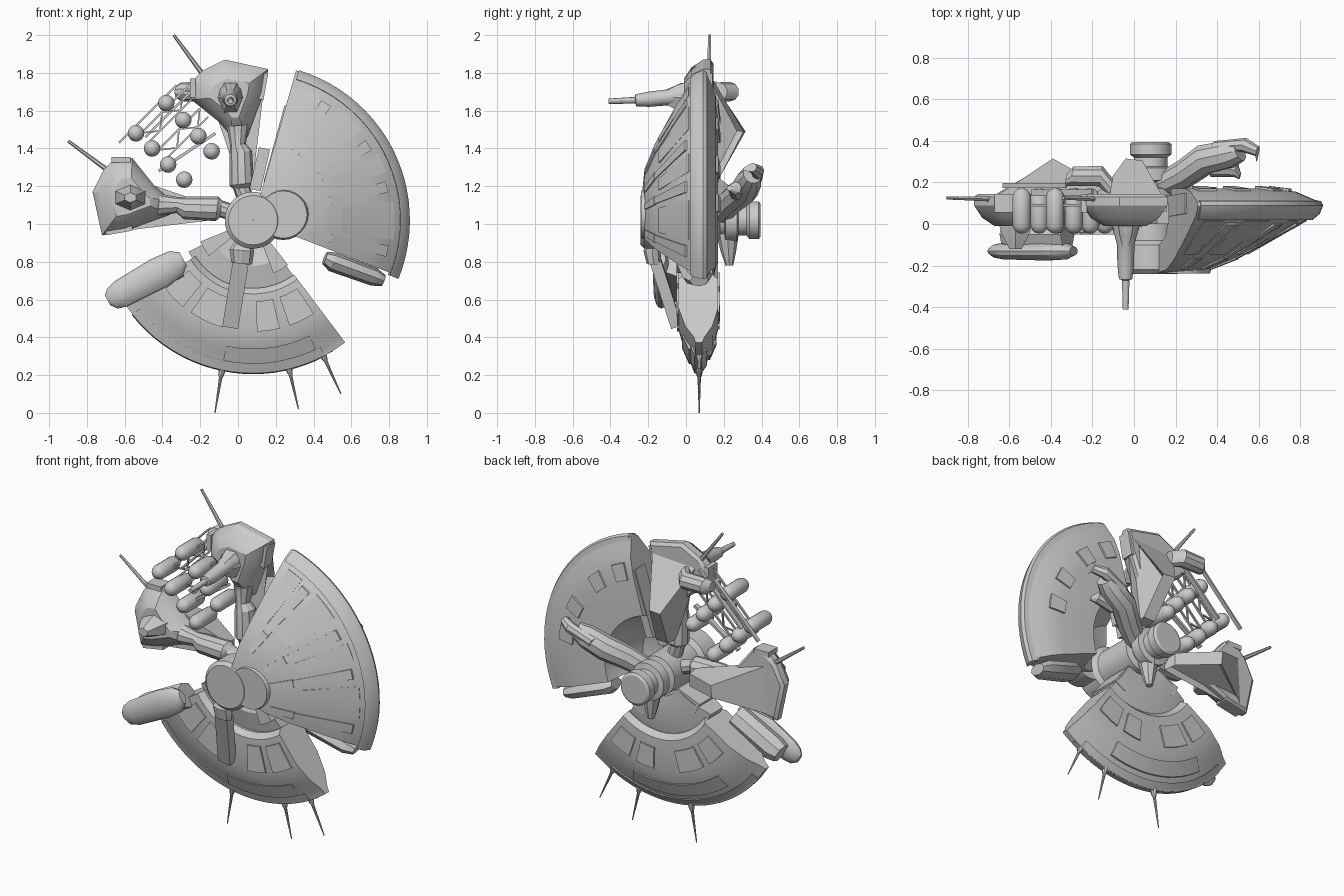
import bpy, bmesh, math
from mathutils import Vector

CX, CZ = 0.08, 1.02          # hub axis, parallel to y


def finish(bm, name, mirror=False, smooth=30):
    # mirror: reflect across the diagonal through the hub (second arm pod)
    if mirror:
        for v in bm.verts:
            x, y, z = v.co
            v.co = (1.1 - z, y, 1.1 - x)
    bmesh.ops.recalc_face_normals(bm, faces=bm.faces)
    me = bpy.data.meshes.new(name)
    bm.to_mesh(me)
    bm.free()
    ob = bpy.data.objects.new(name, me)
    bpy.context.collection.objects.link(ob)
    bpy.context.view_layer.objects.active = ob
    ob.select_set(True)
    bpy.ops.object.shade_smooth_by_angle(angle=math.radians(smooth))
    ob.select_set(False)
    return ob


def skin(name, rings, closed_caps=True, loop=False, **kw):
    # joins equal-length rings of points into one closed skin
    bm = bmesh.new()
    rv = [[bm.verts.new(p) for p in r] for r in rings]
    n = len(rv[0])
    for k in range(len(rv) if loop else len(rv) - 1):
        a, b = rv[k], rv[(k + 1) % len(rv)]
        for i in range(n):
            bm.faces.new((a[i], a[(i + 1) % n], b[(i + 1) % n], b[i]))
    if closed_caps and not loop:
        bm.faces.new(rv[0])
        bm.faces.new(rv[-1])
    return finish(bm, name, **kw)


def sector(name, prof, a0, a1, full=False, **kw):
    # revolves an (r, y) profile about the hub axis between two angles
    n = max(2, int(abs(a1 - a0) / 4))
    angs = [math.radians(a0 + (a1 - a0) * i / n) for i in range(n if full else n + 1)]
    return skin(name, [[(CX + r * math.cos(a), y, CZ + r * math.sin(a)) for r, y in prof]
                       for a in angs], loop=full, **kw)


def tube(name, pts, seg=12, w=1.0, d=1.0, **kw):
    # pts: (x, y, z, radius); w and d stretch the section across and in depth
    P = [Vector(p[:3]) for p in pts]
    t = (P[-1] - P[0]).normalized()
    ref = Vector((0, 0, 1)) if abs(t.y) > 0.8 else Vector((0, 1, 0))
    a = t.cross(ref).normalized()
    b = a.cross(t).normalized()
    ph = math.pi / 4 if seg == 4 else 0
    return skin(name, [[p + a * (q[3] * w * math.cos(2 * math.pi * i / seg + ph))
                        + b * (q[3] * d * math.sin(2 * math.pi * i / seg + ph))
                        for i in range(seg)] for p, q in zip(P, pts)], **kw)


def bar(name, p, q, w, d, **kw):
    s = math.sqrt(0.5)
    return tube(name, [(*p, s), (*q, s)], 4, w, d, **kw)


def panel(name, r0, y0, r1, y1, a0, a1, h):
    sector(name, [(r0, y0 - h), (r1, y1 - h), (r1, y1 + h), (r0, y0 + h)], a0, a1)


# Large fan shield
fan = [(0.12, -0.235), (0.28, -0.22), (0.42, -0.165), (0.62, -0.06), (0.79, 0.04), (0.825, 0.085),
       (0.815, 0.105), (0.70, 0.155), (0.60, 0.17), (0.36, 0.17), (0.33, 0.06), (0.26, -0.06), (0.12, -0.11)]
sector("fan_shield", fan, -21, 74)
sector("fan_rim", [(0.78, 0.02), (0.815, 0.05), (0.83, 0.09), (0.82, 0.11), (0.77, 0.12)], -22, 73)
for a in (-13, 14, 33, 58):
    panel("fan_spoke", 0.30, -0.205, 0.43, -0.155, a - 3, a + 3, 0.014)
    panel("fan_spoke_outer", 0.43, -0.155, 0.73, 0.005, a - 2.4, a + 2.4, 0.011)
for a0, a1 in ((-8, 8), (20, 28), (40, 53), (62, 70)):
    panel("fan_panel", 0.47, -0.14, 0.75, 0.02, a0, a1, 0.006)
for a in (4, 22, 45, 62):
    panel("fan_back_block", 0.58, 0.17, 0.68, 0.158, a, a + 8, 0.012)
bar("fan_edge_upper", (0.16, 0.08, 1.22), (0.27, 0.1, 1.62), 0.05, 0.1)
bar("fan_edge_tab", (0.09, 0.05, 1.18), (0.14, 0.05, 1.40), 0.06, 0.1)
tube("fan_edge_lower", [(0.46, 0.03, 0.82, 0.05), (0.50, 0.03, 0.80, 0.075), (0.72, 0.06, 0.72, 0.07),
                        (0.77, 0.07, 0.70, 0.045)], 8, 0.7, 1.1)

# Central hub with rear spool
hub = [(0.001, -0.24), (0.13, -0.24), (0.15, -0.22), (0.15, -0.1), (0.12, -0.08), (0.12, 0.17), (0.085, 0.18),
       (0.08, 0.32), (0.1, 0.335), (0.1, 0.385), (0.085, 0.395), (0.001, 0.395)]
sector("hub", hub, 0, 360, full=True)
sector("hub_collar", [(0.07, 0.2), (0.115, 0.21), (0.115, 0.27), (0.07, 0.28)], 0, 360, full=True)
tube("hub_lobe", [(0.24, -0.238, 1.05, 0.125), (0.24, -0.21, 1.05, 0.135), (0.24, -0.1, 1.05, 0.135)], 24)
tube("rear_prong", [(0.08, 0.22, 0.95, 0.06), (0.08, 0.225, 0.85, 0.04), (0.08, 0.23, 0.78, 0.02)], 8)

# Rear arm ending in a bent claw
tube("rear_arm", [(0.14, 0.19, 1.06, 0.06), (0.24, 0.24, 1.12, 0.07), (0.34, 0.31, 1.18, 0.075),
                  (0.45, 0.335, 1.23, 0.07), (0.51, 0.35, 1.26, 0.05)], 10)
tube("rear_claw_upper", [(0.38, 0.37, 1.22, 0.03), (0.53, 0.38, 1.28, 0.035), (0.595, 0.35, 1.30, 0.025),
                         (0.59, 0.31, 1.29, 0.01)], 8)
tube("rear_claw_lower", [(0.38, 0.27, 1.17, 0.045), (0.49, 0.26, 1.19, 0.035), (0.51, 0.23, 1.19, 0.015)], 8)

# Lower hull ring sector
hull = [(0.36, -0.01), (0.39, -0.04), (0.58, -0.04), (0.70, -0.005), (0.77, 0.04), (0.81, 0.05), (0.81, 0.085),
        (0.77, 0.1), (0.70, 0.14), (0.58, 0.17), (0.39, 0.17), (0.36, 0.14)]
sector("lower_hull", hull, 212, 307)
sector("lower_rim", [(0.76, 0.025), (0.81, 0.045), (0.815, 0.08), (0.77, 0.11)], 218, 298)
sector("lower_neck", [(0.13, 0.02), (0.24, -0.02), (0.38, 0.01), (0.38, 0.13), (0.24, 0.16), (0.13, 0.15)], 206, 306)
for a in (202, 291):
    sector("neck_block", [(0.14, -0.05), (0.3, -0.05), (0.3, 0.15), (0.14, 0.15)], a, a + 17)
for a0, a1 in ((218, 231), (236, 254), (272, 284), (289, 303)):
    panel("hull_front_panel", 0.43, -0.04, 0.59, -0.038, a0, a1, 0.01)
    panel("hull_back_panel", 0.45, 0.17, 0.58, 0.168, a0, a1, 0.01)
panel("hull_step", 0.68, -0.005, 0.76, 0.03, 258, 296, 0.015)
panel("hull_back_step", 0.66, 0.15, 0.74, 0.115, 232, 285, 0.012)

# Spikes along the lower rim
for x0, z0, x1, z1 in ((-0.075, 0.29, -0.122, 0.0), (0.255, 0.30, 0.32, 0.02), (0.42, 0.37, 0.545, 0.1)):
    at = lambda t, r: (x0 + (x1 - x0) * t, 0.07, z0 + (z1 - z0) * t, r)
    tube("lower_spike", [at(0, 0.02), at(0.12, 0.025), at(0.32, 0.014), at(0.36, 0.009), at(1, 0.003)], 8)
bar("rim_peg", (0.42, 0.07, 0.30), (0.50, 0.07, 0.335), 0.02, 0.02)

# Sloping front leg and its hip
tube("front_leg_hip", [(0.03, -0.17, 0.90, 0.05), (0.02, -0.18, 0.86, 0.065), (0.02, -0.17, 0.79, 0.055)], 8, 1, 0.7)
bar("front_leg", (0.015, -0.16, 0.80), (-0.04, -0.05, 0.46), 0.085, 0.06)

# Side engine pod on the hull
tube("side_engine", [(-0.69, -0.13, 0.595, 0.03), (-0.665, -0.13, 0.605, 0.06), (-0.62, -0.13, 0.63, 0.075),
                     (-0.42, -0.13, 0.74, 0.085), (-0.33, -0.13, 0.79, 0.075), (-0.29, -0.13, 0.815, 0.04)], 14, 1, 0.55)
tube("engine_mount", [(-0.62, -0.05, 0.64, 0.06), (-0.57, -0.05, 0.66, 0.075), (-0.32, -0.05, 0.79, 0.075)], 8, 1, 1)

# Two mirrored arm pods
outline = [(-0.24, 1.76), (-0.19, 1.81), (-0.07, 1.87), (0.16, 1.82), (0.14, 1.70), (0.10, 1.60), (0.05, 1.46),
           (-0.03, 1.46), (-0.10, 1.54), (-0.25, 1.66)]
for m in (False, True):
    side = "left" if m else "upper"

    def ring(s, y):
        return [(-0.04 + (x + 0.04) * s, y, 1.67 + (z - 1.67) * s) for x, z in outline]
    skin(side + "_pod_body", [ring(0.5, -0.01), ring(0.8, 0.03), ring(1, 0.09), ring(1, 0.13), ring(0.9, 0.145)], mirror=m)
    # rear wedge with a triangular recess on one flank
    bm = bmesh.new()
    A, B, C, D, E, F = [bm.verts.new(p) for p in (
        (-0.19, 0.11, 1.80), (0.15, 0.11, 1.82), (-0.04, 0.315, 1.49),
        (0.04, 0.305, 1.49), (0.0, 0.10, 1.24), (0.08, 0.10, 1.24))]
    G, H = bm.verts.new((0.0, 0.18, 1.25)), bm.verts.new((0.08, 0.18, 1.25))
    bm.faces.new((A, C, D, B))
    bm.faces.new((C, G, H, D))
    bm.faces.new((G, E, F, H))
    bm.faces.new((A, B, F, E))
    bm.faces.new((A, E, G, C))
    flank = bm.faces.new((B, D, H, F))
    bmesh.ops.recalc_face_normals(bm, faces=bm.faces)
    bmesh.ops.inset_individual(bm, faces=[flank], thickness=0.025, depth=-0.04)
    finish(bm, side + "_pod_wedge", mirror=m, smooth=15)
    # arm to hub, aerial and gun housing
    tube(side + "_arm", [(0.05, 0.05, 1.10, 0.045), (0.02, 0.05, 1.19, 0.045), (0.02, 0.05, 1.21, 0.065),
                         (0.015, 0.05, 1.38, 0.06), (0.0, 0.05, 1.42, 0.042), (0.0, 0.06, 1.52, 0.06)], 10, mirror=m)
    tube(side + "_aerial", [(-0.17, 0.12, 1.77, 0.014), (-0.34, 0.125, 2.0, 0.008)], 6, mirror=m)
    tube(side + "_gun_housing", [(-0.04, 0.02, 1.67, 0.10), (-0.04, -0.05, 1.67, 0.075),
                                 (-0.04, -0.12, 1.67, 0.035)], 6, 0.75, 1, mirror=m)
    bar(side + "_pod_lip", (0.145, 0.1, 1.80), (0.12, 0.1, 1.66), 0.03, 0.08, mirror=m)
    bar(side + "_pod_brace", (-0.24, 0.1, 1.77), (-0.24, 0.1, 1.67), 0.03, 0.09, mirror=m)

tube("long_gun", [(-0.04, -0.41, 1.65, 0.014), (-0.04, -0.27, 1.655, 0.018), (-0.04, -0.265, 1.655, 0.032),
                  (-0.04, -0.2, 1.66, 0.04), (-0.04, -0.1, 1.67, 0.042), (-0.04, -0.02, 1.685, 0.062),
                  (-0.04, 0.05, 1.69, 0.06)], 12)

# Capsule tanks in two staggered rows
for x, z in ((-0.38, 1.64), (-0.54, 1.48), (-0.29, 1.55), (-0.455, 1.40),
             (-0.21, 1.465), (-0.37, 1.315), (-0.14, 1.385), (-0.285, 1.235)):
    tube("tank", [(x, y, z, r) for y, r in ((-0.045, 0.008), (-0.04, 0.022), (-0.028, 0.035), (-0.008, 0.044),
         (0.135, 0.044), (0.155, 0.035), (0.167, 0.022), (0.172, 0.008))], 16, smooth=50)

# Lattice trusses and the outer rail between the pods
for x0, z0, n in ((-0.49, 1.46, 5), (-0.40, 1.37, 4)):
    s = 0.055
    for o in (-0.022, 0.022):
        bar("truss_rail", (x0 + o, 0.09, z0 - o), (x0 + o + n * s, 0.09, z0 - o + n * s), 0.01, 0.012)
    for k in range(n):
        e = 0.022 if k % 2 else -0.022
        bar("truss_strut", (x0 + k * s + e, 0.09, z0 + k * s - e),
            (x0 + (k + 1) * s - e, 0.09, z0 + (k + 1) * s + e), 0.008, 0.01)
bar("outer_rail", (-0.63, 0.185, 1.43), (-0.325, 0.185, 1.735), 0.01, 0.025)
bar("inner_rail", (-0.49, 0.15, 1.46), (-0.2, 0.15, 1.75), 0.012, 0.03)
tube("rail_clamp", [(-0.33, 0.21, 1.70, 0.03), (-0.30, 0.23, 1.70, 0.05), (-0.16, 0.23, 1.70, 0.052),
                    (-0.11, 0.17, 1.70, 0.05)], 10)
bar("tank_link", (-0.42, 0.08, 1.28), (-0.12, 0.08, 1.48), 0.015, 0.03)
